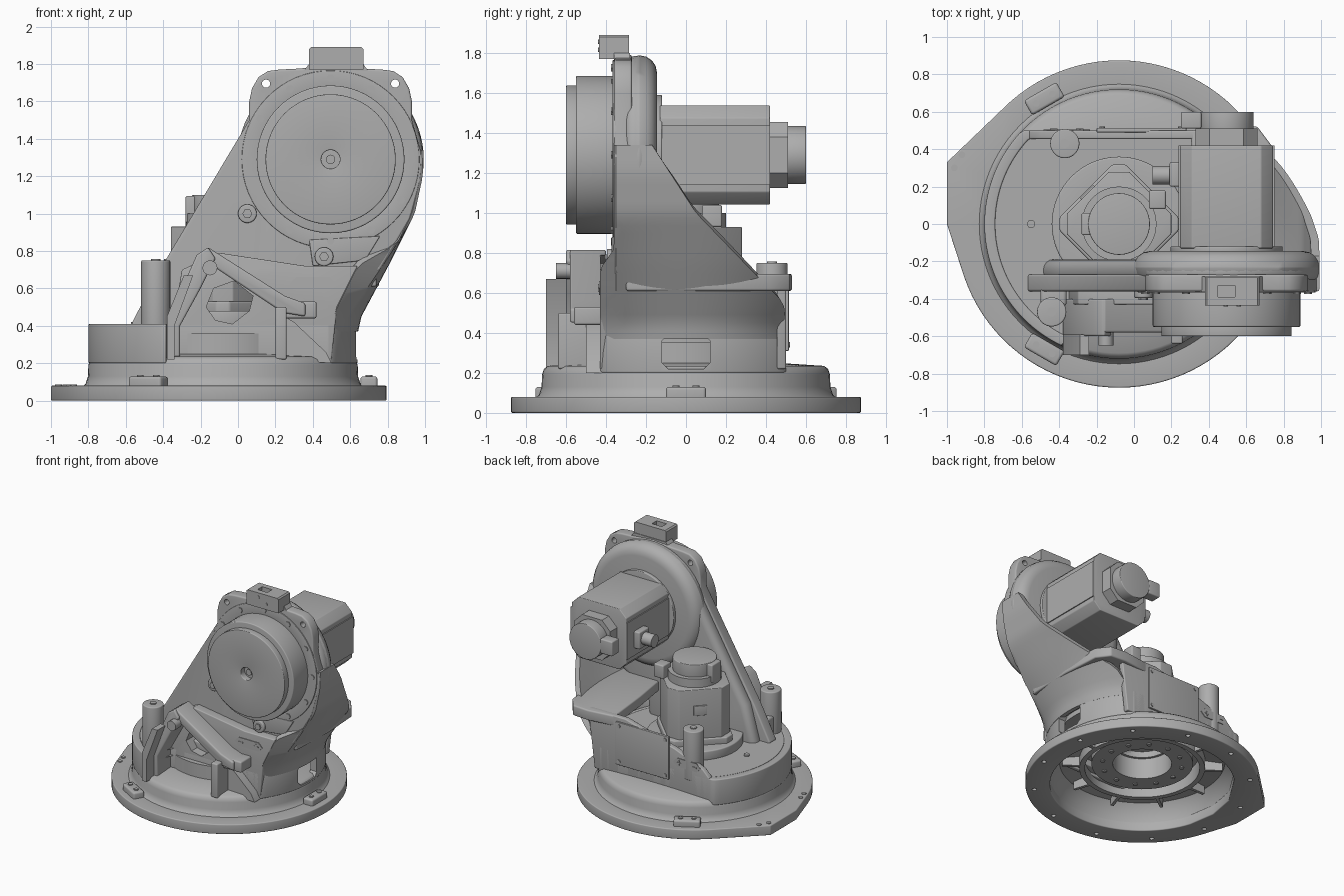
import bpy, bmesh
from math import pi, sin, cos, sqrt, radians
from mathutils import Matrix, Vector
from mathutils.geometry import convex_hull_2d

if "Cube" in bpy.data.objects:
    bpy.data.objects.remove(bpy.data.objects["Cube"])

grey = bpy.data.materials.new("cast_grey")
grey.use_nodes = True
grey.diffuse_color = (0.42, 0.42, 0.42, 1)
grey.node_tree.nodes["Principled BSDF"].inputs["Base Color"].default_value = grey.diffuse_color
CX = -0.08            # turntable axis
AX, AZ = 0.495, 1.29  # shoulder axis
parts, cutters = [], []


def make(name, verts, faces, bevel=0.0, cutter=False):
    me = bpy.data.meshes.new(name)
    me.from_pydata([tuple(v) for v in verts], [], faces)
    bm = bmesh.new()
    bm.from_mesh(me)
    bmesh.ops.remove_doubles(bm, verts=bm.verts, dist=1e-5)
    bmesh.ops.recalc_face_normals(bm, faces=bm.faces)
    bm.to_mesh(me)
    bm.free()
    me.materials.append(grey)
    ob = bpy.data.objects.new(name, me)
    bpy.context.scene.collection.objects.link(ob)
    if bevel:
        m = ob.modifiers.new("bevel", "BEVEL")
        m.width, m.segments, m.limit_method = bevel, 4, "ANGLE"
        m.angle_limit = radians(40)
    (cutters if cutter else parts).append(ob)
    ob.hide_render = cutter
    return ob


def place(axis, a, b, h):
    return {"z": (a, b, h), "y": (a, h, b), "x": (h, a, b)}[axis]


def prism(name, pts, lo, hi, axis="y", bevel=0.0, cutter=False):
    n = len(pts)
    v = [place(axis, a, b, h) for h in (lo, hi) for a, b in pts]
    f = [(i, (i + 1) % n, n + (i + 1) % n, n + i) for i in range(n)]
    return make(name, v, f + [tuple(range(n)), tuple(range(n, 2 * n))], bevel, cutter)


def circle(a, b, r, n=48):
    return [(a + r * cos(2 * pi * i / n), b + r * sin(2 * pi * i / n)) for i in range(n)]


def cyl(name, a, b, r, lo, hi, axis="z", n=48, bevel=0.0, cutter=False):
    return prism(name, circle(a, b, r, n), lo, hi, axis, bevel, cutter)


def box(name, x0, x1, y0, y1, z0, z1, bevel=0.0):
    return prism(name, [(x0, y0), (x1, y0), (x1, y1), (x0, y1)], z0, z1, "z", bevel)


def tube(name, outer, inner, lo, hi, axis="z", bevel=0.0):
    n = len(outer)
    loops = [(outer, lo), (outer, hi), (inner, hi), (inner, lo)]
    v = [place(axis, a, b, h) for p, h in loops for a, b in p]
    f = [(k * n + i, k * n + (i + 1) % n, (k + 1) % 4 * n + (i + 1) % n, (k + 1) % 4 * n + i)
         for k in range(4) for i in range(n)]
    return make(name, v, f, bevel)


def ring(name, a, b, r1, r0, lo, hi, axis="z", bevel=0.0):
    return tube(name, circle(a, b, r1, 64), circle(a, b, r0, 64), lo, hi, axis, bevel)


def lathe(name, prof, n=96):
    m = len(prof)
    v = [(CX + r * cos(2 * pi * i / n), r * sin(2 * pi * i / n), z) for i in range(n) for r, z in prof]
    f = [(i * m + k, i * m + (k + 1) % m, (i + 1) % n * m + (k + 1) % m, (i + 1) % n * m + k)
         for i in range(n) for k in range(m)]
    return make(name, v, f)


def inward(pts, r):
    return [(CX + r * d.x, r * d.y) for d in (Vector((x - CX, y)).normalized() for x, y in pts)]


def cut(ob, cutter):
    m = ob.modifiers.new("cut", "BOOLEAN")
    m.object, m.operation, m.solver = cutter, "DIFFERENCE", "EXACT"


def lerp(z, table):
    for (a, p), (b, q) in zip(table, table[1:]):
        if z <= b:
            return p + (q - p) * (z - a) / (b - a)
    return table[-1][1]


# Floor flange with a corner on the right-hand side, and blind bolt holes below
pts = circle(CX, 0, 0.875, 96) + [(-1, 0.33), (-1, 0)]
pts = [pts[i] for i in convex_hull_2d(pts)]
flange = tube("floor_flange", pts, inward(pts, 0.69), 0, 0.08, bevel=0.008)
for i in range(12):
    a = 2 * pi * (i + 0.5) / 12
    cut(flange, cyl("bolt_hole", CX + 0.81 * cos(a), 0.81 * sin(a), 0.018, -0.1, 0.05, n=12, cutter=True))
for x, y, turn in ((-0.48, 0.67, 30), (-0.48, -0.67, -30), (0.7, 0, 90)):
    pad = box("flange_pad", -0.1, 0.1, -0.045, 0.045, 0.05, 0.13, 0.015)
    pad.matrix_world = Matrix.Translation((x, y, 0)) @ Matrix.Rotation(radians(turn), 4, "Z")
    for s in (-0.05, 0.05):
        p = pad.matrix_world @ Vector((s, 0, 0))
        cyl("pad_bolt", p.x, p.y, 0.018, 0.12, 0.137, n=12)
for x, y in ((-0.96, 0.3), (-0.92, 0.37), (-0.9, -0.2), (-0.88, -0.27)):
    cyl("flange_screw", x, y, 0.018, 0.07, 0.086, n=12)

# Round skirt, open below
lathe("skirt", [(0.76, 0.07), (0.735, 0.09), (0.722, 0.13), (0.72, 0.19), (0.71, 0.22),
                (0.69, 0.235), (0.46, 0.25), (0.46, 0.22), (0.62, 0.2), (0.67, 0.14), (0.69, 0.07)])

# Housing: a round wall flattened at the back and at the front
outline = []
for x, y in circle(CX, 0, 0.72, 144):
    y = min(y, 0.5)
    outline.append((x, max(y, -0.43) if x > -0.38 else y))
inner = [(CX + (x - CX) * 0.92, y * 0.92) for x, y in outline]
housing = tube("housing_wall", outline, inner, 0.2, 0.41, bevel=0.008)
tube("housing_floor", inner, inward(inner, 0.2), 0.35, 0.408)
port = prism("port_cutter", [(-.12, .25), (-.09, .22), (.09, .22), (.12, .25),
                             (.12, .36), (.09, .39), (-.09, .39), (-.12, .36)], 0.5, 0.8, "x", cutter=True)
cut(housing, port)

# Bearing rings and ribs under the floor
ring("outer_bearing_ring", CX, 0, 0.47, 0.43, 0.14, 0.36)
ring("inner_bearing_ring", CX, 0, 0.38, 0.22, 0.18, 0.36)
ring("bearing_web", CX, 0, 0.45, 0.36, 0.27, 0.36)
for i in range(10):
    rib = box("floor_rib", 0.45, 0.6, -0.012, 0.012, 0.14, 0.225)
    rib.matrix_world = Matrix.Translation((CX, 0, 0)) @ Matrix.Rotation(2 * pi * i / 10, 4, "Z")
for i in range(12):
    a = 2 * pi * i / 12
    cyl("bearing_bolt", CX + 0.3 * cos(a), 0.3 * sin(a), 0.018, 0.17, 0.19, n=10)

# Tower plate that carries the shoulder
ear = [(.06, 1.5), (.06, 1.6), (.075, 1.67), (.11, 1.73), (.16, 1.762), (.22, 1.77), (.32, 1.775)]
mirror = [(2 * AX - x, z) for x, z in reversed(ear)]
low = [(.99, 1.29), (.98, 1.18), (.92, .97), (.76, .7), (.52, .55), (.5, .3), (-.5, .3), (-.57, .41), (-.43, .68)]
tower = prism("tower_plate", ear + [(AX, 1.79)] + mirror + low, -0.36, -0.27, bevel=0.012)
arch = [(AX + .495 * cos(radians(a)), AZ + .495 * sin(radians(a))) for a in range(150, -15, -8)]
spine = prism("tower_spine", [(-.5, .35), (-.4, .7), (.06, 1.48)] + arch
              + [(.9, .97), (.72, .7), (.5, .55), (.48, .35)], -0.31, -0.19, bevel=0.05)
cyl("shoulder_boss", AX, AZ, 0.498, -0.32, -0.145, "y", 96, 0.09)
for x in (0.15, 0.84):
    cut(tower, cyl("ear_hole", x, 1.695, 0.022, -0.5, -0.1, "y", 16, cutter=True))

# Swept side wall joining the round housing to the tower
panel_x = [(.37, .49), (.5, .53), (.72, .64), (.8, .78), (.84, .85), (1, .93), (1.2, .975), (1.34, .98)]
edge_x = [(.36, .64), (.45, .66), (.75, .82), (1, .945), (1.2, .988), (1.36, .992)]
edge_y = [(.36, .5), (.55, .49), (.7, .34), (1.0, .05), (1.34, -.17)]
rows, cols, v = 24, 20, []
for i in range(rows + 1):
    z = 0.37 + 0.97 * i / rows
    k = min(1, max(0, (z - 0.4) / 0.55)) ** 0.8
    front = lerp(z, [(.37, -.43), (.72, -.43), (.82, -.36), (2, -.36)])
    v.append((lerp(z, panel_x), front, z))
    for j in range(cols):
        y = -0.35 + (lerp(z, edge_y) + 0.35) * j / (cols - 1)
        drop = 0.72 - sqrt(0.72 ** 2 - y * y)
        v.append((lerp(z, edge_x) - drop * (1 - k), y, z))
f = [(a, a + 1, a + cols + 2, a + cols + 1)
     for i in range(rows) for a in range(i * (cols + 1), i * (cols + 1) + cols)]
side = make("side_wall", v, f)
if sum(p.normal.x for p in side.data.polygons) < 0:
    side.data.flip_normals()
m = side.modifiers.new("thickness", "SOLIDIFY")
m.thickness, m.offset = 0.045, -1

# Shelf and back wall
prism("side_shelf", [(.3, .5), (.52, .53), (.66, .52), (.735, .42), (.755, .1), (.74, -.3), (.4, -.3), (.34, .1)],
      0.61, 0.695, "z", 0.012)
prism("back_wall", [(.48, .22), (.54, .695), (.2, .695), (-.25, .57), (-.5, .47), (-.56, .41), (-.56, .22)],
      0.455, 0.5, bevel=0.008)
box("back_cover", -0.2, 0.28, 0.49, 0.514, 0.31, 0.66, 0.005)
for x in (-0.17, 0.25):
    for z in (0.34, 0.63):
        cyl("cover_screw", x, z, 0.015, 0.5, 0.52, "y", 10)


# Axis direction plaques: a hexagon with plain bars
def plaque(cx, cz, y, side):
    hexagon = [(-.125, 0), (-.09, .035), (.09, .035), (.125, 0), (.09, -.035), (-.09, -.035)]
    prism("direction_plaque", [(cx + a, cz + b) for a, b in hexagon], y, y + side * 0.006)
    for a, w, h in ((-.07, .02, .004), (.07, .02, .004), (.07, .004, .02)):
        box("plaque_bar", cx + a - w, cx + a + w, y, y + side * 0.01, cz - h, cz + h)


plaque(0.4, 0.625, -0.43, -1)
plaque(-0.36, 0.47, 0.5, 1)

# Front panel with the angled pocket, its beams and stop block
panel = prism("front_panel", [(-.38, .22), (.5, .22), (.53, .5), (.64, .72), (.36, .72), (-.1, .79), (-.3, .7)],
              -0.43, -0.33, bevel=0.008)
window = prism("window_cutter", [(-.17, .5), (-.13, .6), (-.02, .64), (.08, .56), (.06, .48), (-.03, .41), (-.12, .43)],
               -0.9, -0.15, cutter=True)
for ob in (panel, tower, spine):
    cut(ob, window)
prism("pocket_left_beam", [(-.38, .22), (-.38, .42), (-.22, .78), (-.16, .82), (-.12, .76), (-.2, .6), (-.31, .4), (-.31, .22)],
      -0.6, -0.4, bevel=0.012)
prism("pocket_right_beam", [(-.2, .78), (-.16, .82), (.25, .56), (.36, .52), (.36, .45), (.24, .47), (-.12, .71)],
      -0.58, -0.4, bevel=0.012)
prism("pocket_lip", [(-.38, .22), (-.38, .45), (-.29, .67), (-.24, .67), (-.34, .4), (-.34, .22)], -0.7, -0.59)
box("pocket_rib", 0.2, 0.26, -0.64, -0.42, 0.22, 0.5, 0.01)
prism("pocket_foot", [(.25, .22), (.5, .2), (.47, .26), (.3, .42), (.25, .45)], -0.5, -0.42)
box("stop_block", 0.25, 0.42, -0.56, -0.42, 0.44, 0.53, 0.012)
cyl("pocket_stud", -0.15, 0.71, 0.04, -0.65, -0.57, "y", 16)

# Mounting posts on the deck
for x, y in ((-0.44, -0.47), (-0.37, 0.43)):
    cyl("deck_post", x, y, 0.078, 0.35, 0.75, bevel=0.008)
    cyl("deck_post_screw", x, y, 0.025, 0.74, 0.758, n=12)
box("front_post_web", -0.5, -0.36, -0.44, -0.34, 0.4, 0.56, 0.02)
cyl("deck_plug", -0.55, 0, 0.022, 0.4, 0.42, n=16)

# Shoulder gearbox drum and bolt circle
ring("gear_flange", AX, AZ, 0.475, 0.39, -0.367, -0.34, "y", 0.004)
cyl("gear_drum", AX, AZ, 0.395, -0.55, -0.33, "y", 64, 0.008)
ring("output_face", AX, AZ, 0.348, 0.05, -0.6, -0.54, "y", 0.006)
cyl("output_shaft", AX, AZ, 0.025, -0.57, -0.54, "y", 16)
for i in range(12):
    a = 2 * pi * i / 12
    cyl("gear_bolt", AX + 0.435 * cos(a), AZ + 0.435 * sin(a), 0.022, -0.374, -0.35, "y", 6)
for x, z in ((0.05, 1.0), (0.46, 0.77)):
    cyl("stop_lug", x, z, 0.05, -0.395, -0.34, "y", 24, 0.008)
    cyl("stop_lug_bolt", x, z, 0.026, -0.405, -0.38, "y", 6)
prism("flange_pad_lower", [(.38, .86), (.4, .72), (.68, .75), (.76, .88)], -0.372, -0.34, bevel=0.006)

# Slotted block on top
block = prism("top_block", [(.38, 1.77), (.38, 1.88), (.39, 1.89), (.66, 1.89), (.67, 1.88), (.67, 1.77)], -0.435, -0.285)
prism("top_block_foot", [(.3, 1.7), (.38, 1.8), (.67, 1.8), (.74, 1.7)], -0.36, -0.28)
cut(block, prism("slot_cutter", [(.45, 1.83), (.54, 1.83), (.54, 2), (.45, 2)], -0.39, -0.33, cutter=True))
for x, z in ((0.49, 1.855), (0.56, 1.815)):
    cyl("block_screw", x, z, 0.012, -0.44, -0.42, "y", 10)


# Motors: square body with cut corners
def octagon(a, b, h, c, turn=0.0):
    p = [(h, c), (c, h), (-c, h), (-h, c), (-h, -c), (-c, -h), (c, -h), (h, -c)]
    return [(a + x * cos(turn) - y * sin(turn), b + x * sin(turn) + y * cos(turn)) for x, y in p]


ring("shoulder_motor_seat", AX, AZ, 0.3, 0.1, -0.16, -0.12, "y", 0.006)
prism("shoulder_motor", octagon(AX, AZ, 0.248, 0.185), -0.13, 0.42, bevel=0.006)
for s in (-1, 1):
    box("motor_side_ridge", AX + s * .25 - .006, AX + s * .25 + .006, -0.12, 0.42, AZ - .15, AZ + .15)
prism("shoulder_motor_neck", octagon(AX, AZ, 0.165, 0.09), 0.41, 0.51)
cyl("shoulder_motor_cap", AX, AZ, 0.145, 0.5, 0.6, "y", 48, 0.006)
box("cap_plug", 0.25, 0.36, 0.51, 0.6, 1.23, 1.35, 0.01)
box("power_socket", 0.19, 0.25, 0.2, 0.33, 1.2, 1.34, 0.01)
cyl("power_gland", 0.26, 1.27, 0.05, 0.1, 0.2, "x", 20)

ring("base_motor_seat", CX, 0, 0.36, 0.15, 0.4, 0.48, bevel=0.01)
prism("base_motor", octagon(CX, 0, 0.235, 0.16, pi / 4), 0.42, 0.93, "z", 0.006)
prism("base_motor_foot", octagon(CX, 0, 0.25, 0.2, pi / 4), 0.46, 0.53, "z", 0.01)
cyl("base_motor_neck", CX, 0, 0.2, 0.92, 1.0)
cyl("base_motor_cap", CX, 0, 0.165, 0.99, 1.1, bevel=0.006)
box("base_motor_plug", -0.28, -0.2, -0.06, 0.06, 0.95, 1.095, 0.01)
box("base_motor_socket", 0.08, 0.17, 0.08, 0.18, 0.93, 1.04, 0.01)
label = box("motor_label_frame", 0.23, 0.245, -0.05, 0.05, 0.72, 0.8, 0.004)
label.matrix_world = Matrix.Translation((CX, 0, 0)) @ Matrix.Rotation(radians(135), 4, "Z")

# Bake modifiers, remove the cutters and shade smooth with sharp edges
bpy.context.view_layer.update()
dg = bpy.context.evaluated_depsgraph_get()
baked = [bpy.data.meshes.new_from_object(ob.evaluated_get(dg)) for ob in parts]
bpy.ops.object.select_all(action="DESELECT")
for ob, me in zip(parts, baked):
    ob.modifiers.clear()
    ob.data = me
    ob.select_set(True)
for ob in cutters:
    bpy.data.objects.remove(ob)
bpy.context.view_layer.objects.active = parts[0]
bpy.ops.object.shade_smooth_by_angle(angle=radians(35))
